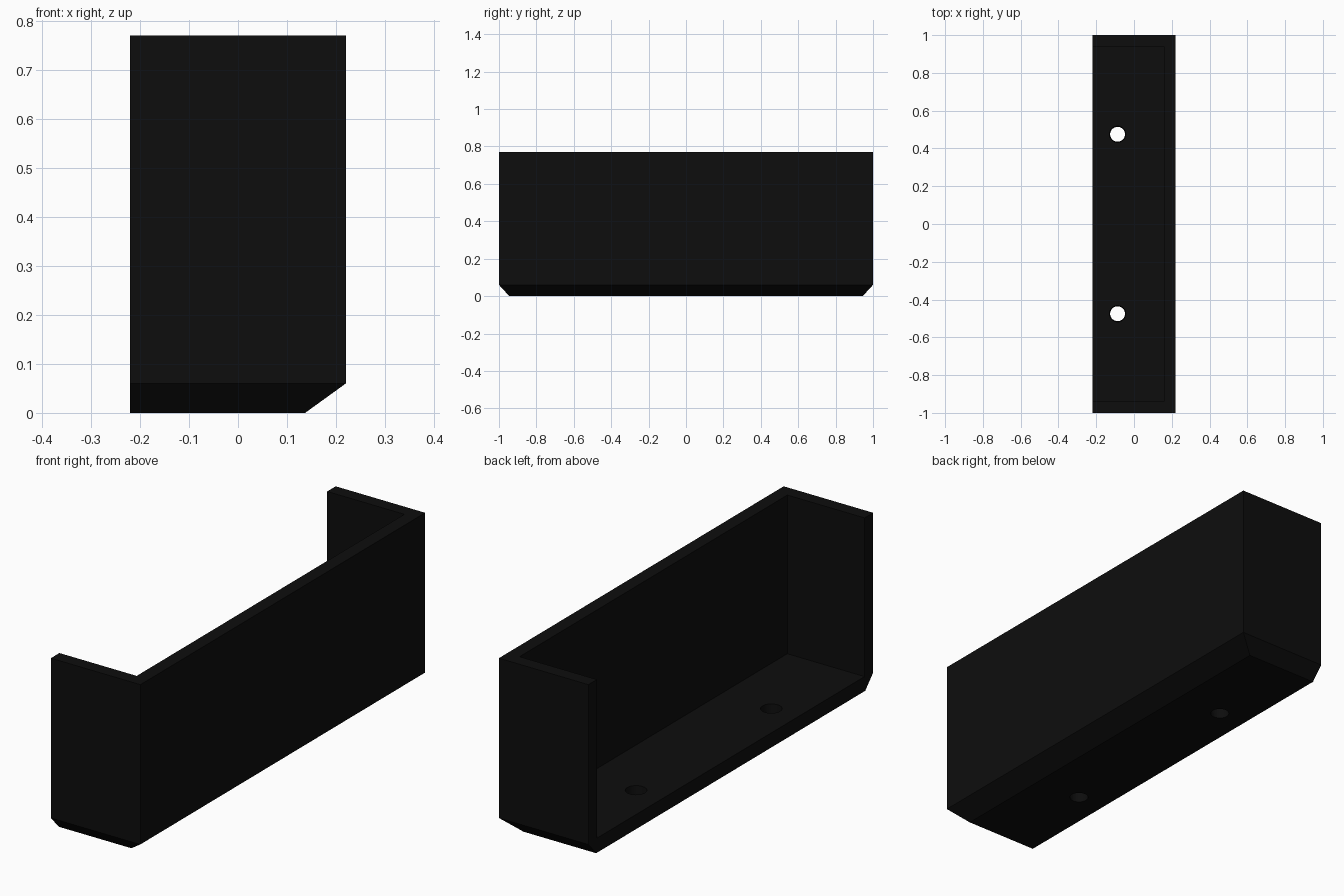
import bpy, bmesh

if "Cube" in bpy.data.objects:
    bpy.data.objects.remove(bpy.data.objects["Cube"])

HX, HY, H = 0.22, 1.0, 0.77      # half width, half length, height
WALL, FLOOR = 0.06, 0.065        # shell thicknesses
CH_X, CH_Y, CH_Z = 0.083, 0.055, 0.06  # lower chamfer

black = bpy.data.materials.new("matte black")
black.diffuse_color = (0.004, 0.004, 0.004, 1)
black.use_nodes = True
black.node_tree.nodes["Principled BSDF"].inputs["Base Color"].default_value = black.diffuse_color


def make_object(name, bm):
    bmesh.ops.recalc_face_normals(bm, faces=bm.faces)
    mesh = bpy.data.meshes.new(name)
    bm.to_mesh(mesh)
    bm.free()
    mesh.materials.append(black)
    obj = bpy.data.objects.new(name, mesh)
    bpy.context.collection.objects.link(obj)
    return obj


def loft(name, rings):
    """Stack of rectangles (x0, x1, half_y, z) joined into a closed solid."""
    bm = bmesh.new()
    loops = [[bm.verts.new(p) for p in ((x0, -y, z), (x1, -y, z), (x1, y, z), (x0, y, z))]
             for x0, x1, y, z in rings]
    for a, b in zip(loops, loops[1:]):
        for i in range(4):
            j = (i + 1) % 4
            bm.faces.new((a[i], a[j], b[j], b[i]))
    bm.faces.new(loops[0])
    bm.faces.new(loops[-1])
    return make_object(name, bm)


def cut(target, cutter):
    cutter.hide_render = True
    mod = target.modifiers.new("cut", 'BOOLEAN')
    mod.operation = 'DIFFERENCE'
    mod.solver = 'EXACT'
    mod.object = cutter
    bpy.context.view_layer.objects.active = target
    bpy.ops.object.modifier_apply(modifier=mod.name)
    bpy.data.objects.remove(cutter)


# Outer body, chamfered below on three sides
tray = loft("open_tray", [(-HX, HX - CH_X, HY - CH_Y, 0),
                          (-HX, HX, HY, CH_Z),
                          (-HX, HX, HY, H)])

# Cavity, open at the top and on the -x side
cut(tray, loft("cavity_cutter", [(-HX - 0.1, HX - WALL, HY - WALL, FLOOR),
                                 (-HX - 0.1, HX - WALL, HY - WALL, H + 0.1)]))

# Two screw holes, slightly wider at the floor surface
for side in (-1, 1):
    bm = bmesh.new()
    bmesh.ops.create_cone(bm, cap_ends=True, segments=32, radius1=0.038,
                          radius2=0.045, depth=FLOOR + 0.04)
    bmesh.ops.translate(bm, verts=bm.verts, vec=(-0.087, side * 0.475, FLOOR / 2))
    cut(tray, make_object("hole_cutter", bm))
